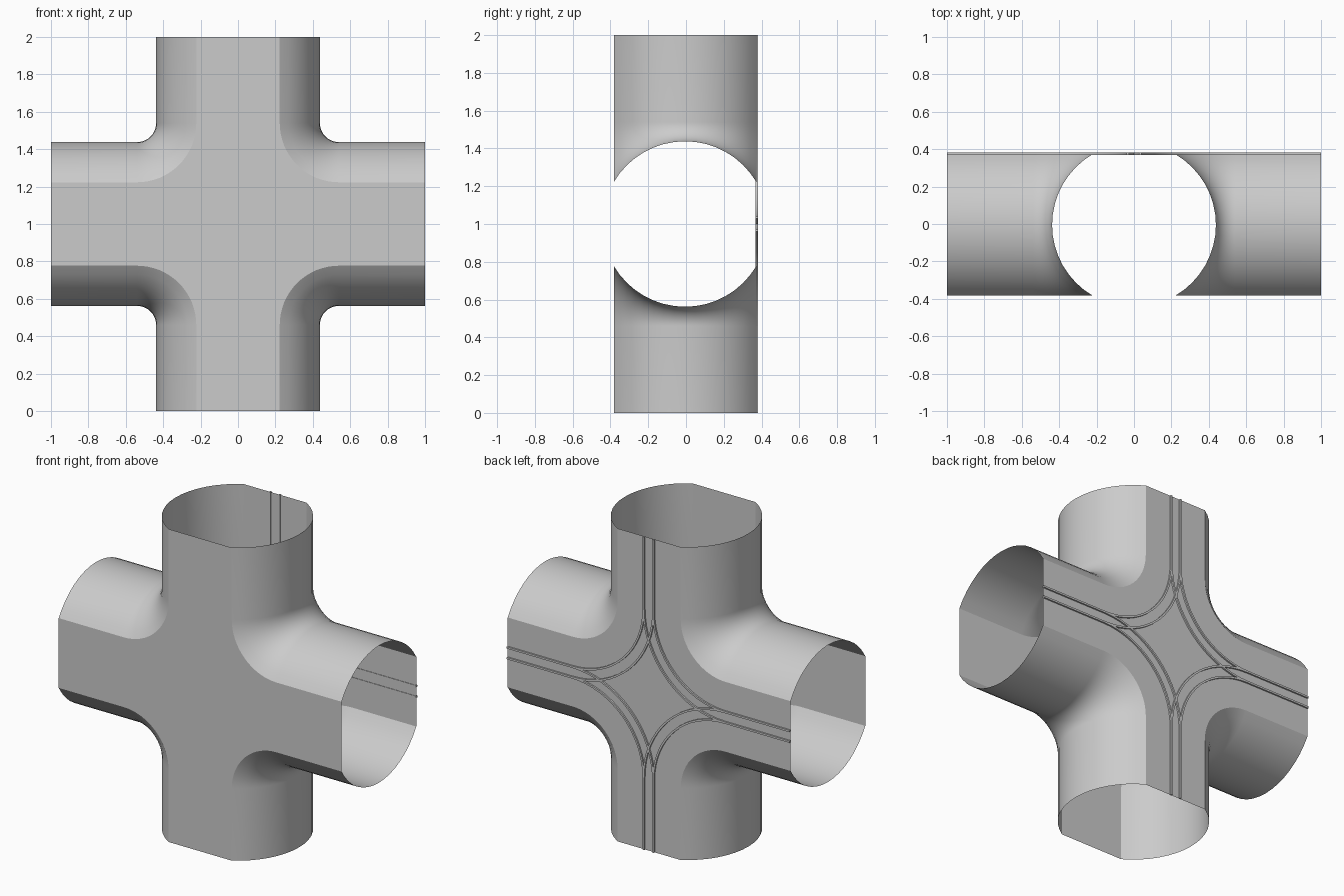
import bpy, bmesh, math
from mathutils import Matrix

if "Cube" in bpy.data.objects:
    bpy.data.objects.remove(bpy.data.objects["Cube"])

RADIUS = 0.438      # tube radius
HALF = 0.377        # half distance between the flat walls
MID_Y = -0.005      # tube axis
BEND = 0.54         # centre of the corner fillets, from each axis
GAUGE = 0.034       # half distance between the rails
STEPS = 16

grey = bpy.data.materials.new("tunnel grey")
grey.use_nodes = True
grey.diffuse_color = (0.6, 0.6, 0.6, 1)
grey.node_tree.nodes["Principled BSDF"].inputs["Base Color"].default_value = grey.diffuse_color


def lane(w, last):
    """Points (x, z) of a line at distance w from the arm axis, turning one corner."""
    pts = [(w, 1.0)]
    for i in range(STEPS + 1):
        a = math.pi / 2 * i / STEPS
        r = BEND - w
        pts.append((BEND - r * math.cos(a), BEND - r * math.sin(a)))
    if last:
        pts.append((1.0, w))
    return pts


def sweep(bm, profile, turn, closed=False, last=True):
    """Sweep a (w, y) profile around one corner, turned about the y axis."""
    rot = Matrix.Translation((0, 0, 1)) @ Matrix.Rotation(turn, 4, 'Y')
    rows = []
    for w, y in profile:
        rows.append([bm.verts.new(rot @ Matrix.Translation((x, y, z)).translation)
                     for x, z in lane(w, last)])
    pairs = list(zip(rows, rows[1:]))
    if closed:
        pairs.append((rows[-1], rows[0]))
    for a, b in pairs:
        for i in range(len(a) - 1):
            bm.faces.new((a[i], a[i + 1], b[i + 1], b[i]))
    if closed:
        bm.faces.new([r[0] for r in rows])
        bm.faces.new([r[-1] for r in rows])
    return rows


def finish(bm, name):
    bmesh.ops.recalc_face_normals(bm, faces=bm.faces)
    mesh = bpy.data.meshes.new(name)
    bm.to_mesh(mesh)
    bm.free()
    mesh.materials.append(grey)
    obj = bpy.data.objects.new(name, mesh)
    bpy.context.collection.objects.link(obj)
    bpy.ops.object.select_all(action='DESELECT')
    obj.select_set(True)
    bpy.context.view_layer.objects.active = obj
    bpy.ops.object.shade_smooth_by_angle(angle=math.radians(18))
    return obj


# Open-ended crossing shell: four curved corners joined by two flat walls
bm = bmesh.new()
limit = math.asin(HALF / RADIUS)
arc = []
for i in range(STEPS + 1):
    a = limit * (2 * i / STEPS - 1)
    arc.append((RADIUS * math.cos(a), MID_Y + RADIUS * math.sin(a)))
front_edge, back_edge = [], []
for k in range(4):
    rows = sweep(bm, arc, k * math.pi / 2)
    front_edge += rows[0]
    back_edge += rows[-1]
bm.faces.new(front_edge)
bm.faces.new(back_edge)
finish(bm, "tunnel_shell")

# Twin rails on the back wall: each arm's straight run plus one curve per corner
bm = bmesh.new()
for k in range(4):
    for side in (-GAUGE, GAUGE):
        box = [(side + dx, y) for dx, y in
               ((-0.006, 0.369), (0.006, 0.369), (0.006, 0.382), (-0.006, 0.382))]
        sweep(bm, box, k * math.pi / 2, closed=True, last=False)
finish(bm, "rails")
